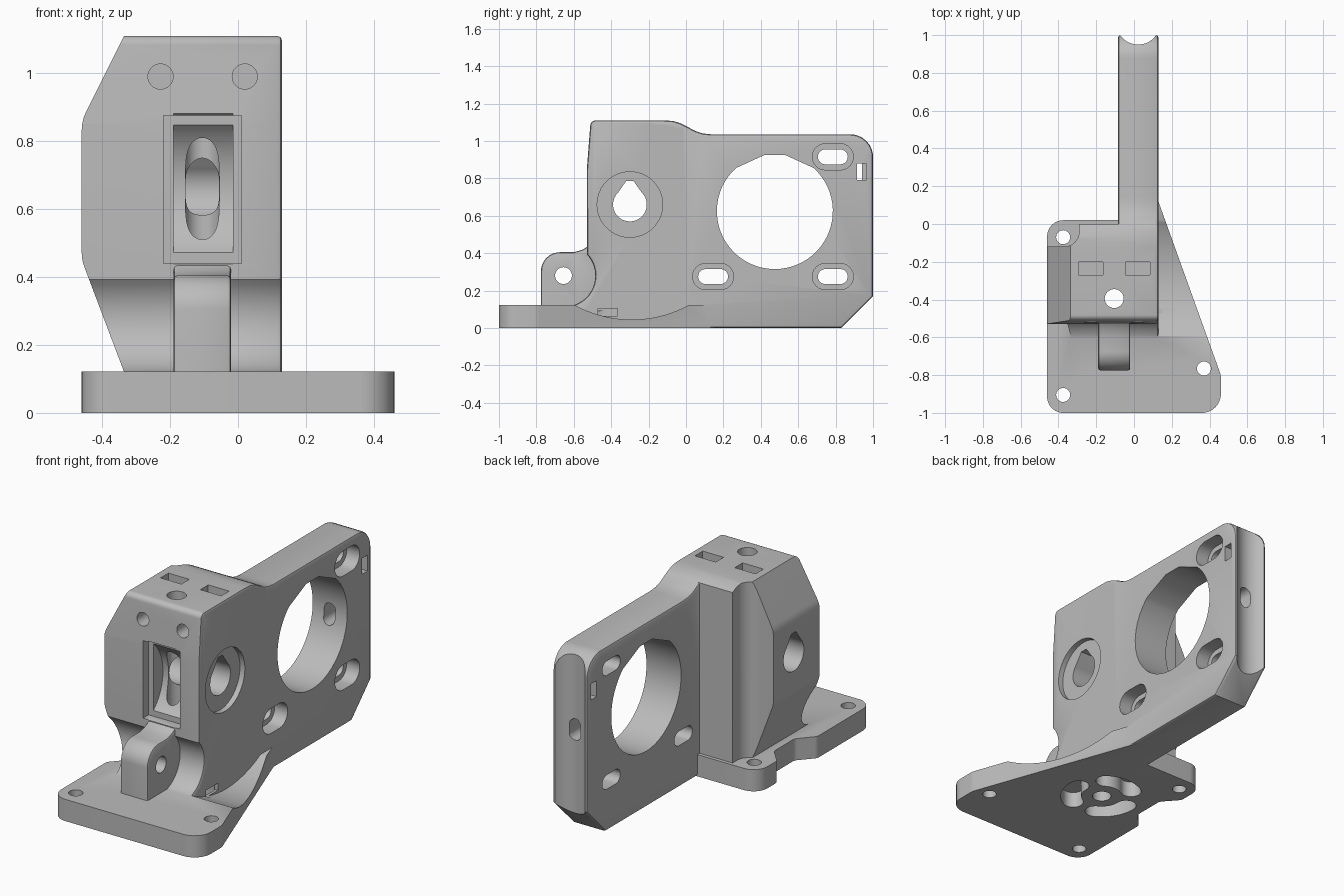
import bpy, bmesh, math
from mathutils import Vector

if "Cube" in bpy.data.objects:
    bpy.data.objects.remove(bpy.data.objects["Cube"])

def fillet(pts, n=8):
    """Polygon from (u, v) or (u, v, radius) corners, rounding where a radius is given."""
    out = []
    for i, p in enumerate(pts):
        c = Vector(p[:2])
        if len(p) == 2:
            out.append(c)
            continue
        a = (Vector(pts[i - 1][:2]) - c).normalized()
        b = (Vector(pts[(i + 1) % len(pts)][:2]) - c).normalized()
        half = a.angle(b) / 2
        mid = c + (a + b).normalized() * p[2] / math.sin(half)
        s, e = c + a * p[2] / math.tan(half) - mid, c + b * p[2] / math.tan(half) - mid
        for k in range(n + 1):
            d = s.lerp(e, k / n).normalized() if n else s
            out.append(mid + d * p[2])
    return out

def arc(u, v, r, a0, a1, n=24):
    return [(u + r * math.cos(math.radians(a0 + (a1 - a0) * k / n)),
             v + r * math.sin(math.radians(a0 + (a1 - a0) * k / n))) for k in range(n + 1)]

def circle(u, v, r, n=48):
    return arc(u, v, r, 0, 360, n)[:-1]

def slot(u, v, half, r):
    return arc(u + half, v, r, -90, 90, 12) + arc(u - half, v, r, 90, 270, 12)

def rect(u0, u1, v0, v1):
    return [(u0, v0), (u1, v0), (u1, v1), (u0, v1)]

def teardrop(u, v, r, top, flat, ang):
    return arc(u, v, r, 180 - ang, 360 + ang, 48) + [(u + flat, top), (u - flat, top)]

def prism(name, pts, axis, w0, w1, bevel=0):
    """Extrude a 2D outline along an axis, optionally rounding the two rims."""
    place = {'x': lambda u, v, w: (w, u, v), 'y': lambda u, v, w: (u, w, v),
             'z': lambda u, v, w: (u, v, w)}[axis]
    bm = bmesh.new()
    lo = [bm.verts.new(place(p[0], p[1], w0)) for p in pts]
    hi = [bm.verts.new(place(p[0], p[1], w1)) for p in pts]
    caps = [bm.faces.new(lo), bm.faces.new(hi)]
    for i in range(len(pts)):
        j = (i + 1) % len(pts)
        bm.faces.new((lo[i], lo[j], hi[j], hi[i]))
    bmesh.ops.recalc_face_normals(bm, faces=bm.faces)
    if bevel:
        rims = [e for f in caps for e in f.edges]
        bmesh.ops.bevel(bm, geom=rims, offset=bevel, offset_type='OFFSET', segments=2,
                        profile=0.5, affect='EDGES', clamp_overlap=True)
    me = bpy.data.meshes.new(name)
    bm.to_mesh(me)
    bm.free()
    ob = bpy.data.objects.new(name, me)
    bpy.context.collection.objects.link(ob)
    return ob

def combine(ob, other, op):
    m = ob.modifiers.new('bool', 'BOOLEAN')
    m.operation, m.solver, m.object = op, 'EXACT', other
    bpy.context.view_layer.update()
    dg = bpy.context.evaluated_depsgraph_get()
    me = bpy.data.meshes.new_from_object(ob.evaluated_get(dg))
    ob.modifiers.clear()
    ob.data = me
    bpy.data.objects.remove(other)

def cut(ob, pts, axis, w0, w1):
    combine(ob, prism('cutter', pts, axis, w0, w1), 'DIFFERENCE')

# Foot plate with a wavy notch on its left edge and a gear clearance on the right
foot = prism('foot', fillet([
    (-0.46, -1, .085), (0.46, -1, .1), (0.46, -0.80, .1), (0.10, 0.20), (0.0, 0.20),
    (0.0, 0.02), (-0.46, 0.02, .085), (-0.46, -0.15, .04), (-0.38, -0.24, .04),
    (-0.38, -0.42, .04), (-0.46, -0.51, .04)]), 'z', 0, 0.122)
cut(foot, circle(-0.29, 0.685, 0.64, 128), 'x', 0.10, 0.6)

# Shared top line, stepping down from the block to the motor plate
step = [(-0.12, 1.11), (-0.07, 1.107), (-0.03, 1.095), (0, 1.08)]

# Main block with slanted left side and hollow front foot
block = prism('block', fillet(
    [(0, 0.01)] + step[::-1] + [(-0.51, 1.11, .03), (-0.53, 0.85)]
    + arc(-0.65, 0.28, 0.165, 43, -76, 16) + [(-0.61, 0.01)]), 'x', -0.5, 0.13, 0.015)
combine(block, prism('outline', fillet([
    (0.3, -0.1), (0.3, 1.31), (-0.235, 1.31), (-0.46, 0.86, .12), (-0.46, 0.45, .12),
    (-0.252, -0.1)]), 'y', -0.9, 0.2), 'INTERSECT')
cut(block, fillet([(-0.6, 0.1), (-0.6, -0.12), (-0.29, -0.12, .08), (-0.29, 0.1)]),
    'z', 0.05, 1.3)

# Motor plate
plate = prism('motor_plate', fillet(
    [(-0.2, 0), (-0.2, 1.11)] + step + [(0.05, 1.053), (0.09, 1.04), (0.14, 1.035),
    (1, 1.035, .12), (1, 0.17), (0.83, 0)]), 'x', -0.085, 0.13, 0.015)

# Hinge tab
tab = prism('hinge_tab', fillet([
    (-0.775, 0.05), (-0.775, 0.405, .1), (-0.60, 0.405), (-0.55, 0.42), (-0.52, 0.44),
    (-0.45, 0.44), (-0.45, 0.05)]), 'x', -0.19, -0.02, 0.012)

body = block
body.name = 'mount_body'
for part in (plate, foot, tab):
    combine(body, part, 'UNION')

# Motor opening and counterbored screw slots
cut(body, teardrop(0.475, 0.625, 0.31, 0.925, 0.055, 48), 'x', -0.3, 0.3)
for y, z in ((0.785, 0.915), (0.785, 0.275), (0.145, 0.275)):
    cut(body, slot(y, z, 0.04, 0.04), 'x', -0.3, 0.3)
    cut(body, slot(y, z, 0.04, 0.07), 'x', 0.05, 0.3)

# Rounded groove, hole and tie slot on the rear edge
cut(body, circle(0.022, 1.065, 0.115, 64), 'z', -0.1, 1.3)
cut(body, [(x, z) for z, x in slot(0.59, 0.022, 0.025, 0.035)], 'y', 0.65, 1.1)
cut(body, rect(0.915, 0.94, 0.79, 0.88), 'x', -0.3, 0.3)
for a, b in ((-0.3, -0.05), (0.095, 0.3)):
    cut(body, rect(0.93, 0.965, 0.79, 0.88), 'x', a, b)

# Shaft bore, bearing seat and hinge pin hole
cut(body, teardrop(-0.3, 0.66, 0.09, 0.785, 0.02, 45), 'x', -0.6, 0.3)
cut(body, circle(-0.3, 0.66, 0.175, 64), 'x', 0.10, 0.3)
cut(body, circle(-0.655, 0.28, 0.045), 'x', -0.3, 0.1)

# Idler recess in the front and vertical feed channel
cut(body, circle(-0.645, 0.66, 0.25, 96), 'x', -0.19, -0.015)
cut(body, rect(-0.22, 0.01, 0.44, 0.875), 'y', -0.9, -0.48)
cut(body, circle(-0.105, -0.395, 0.05), 'z', -0.1, 1.3)

# Front bolt holes with nut pockets from the top
for x in (-0.228, 0.02):
    cut(body, circle(x, 0.99, 0.037, 32), 'y', -0.7, -0.1)
    cut(body, rect(x - 0.065, x + 0.065, -0.27, -0.2), 'z', 0.93, 1.3)

# Side nut slot, foot screw holes and kidney pockets underneath
cut(body, rect(-0.47, -0.365, 0.065, 0.105), 'x', 0.0, 0.15)
for x, y in ((-0.375, -0.07), (-0.375, -0.905), (0.37, -0.765)):
    cut(body, circle(x, y, 0.037, 32), 'z', -0.1, 0.2)
for a in (90, 210, 330):
    cx, cy = -0.105, -0.395
    ends = [(cx + 0.165 * math.cos(math.radians(a + s)),
             cy + 0.165 * math.sin(math.radians(a + s))) for s in (32, -32)]
    kidney = (arc(cx, cy, 0.22, a - 32, a + 32, 16)
              + arc(*ends[0], 0.055, a + 32, a + 212, 12)[1:]
              + arc(cx, cy, 0.11, a + 32, a - 32, 16)[1:]
              + arc(*ends[1], 0.055, a + 148, a + 328, 12)[1:-1])
    cut(body, kidney, 'z', -0.1, 0.09)

# Single grey material and smooth curved walls
grey = bpy.data.materials.new('plain_grey')
grey.diffuse_color = (0.5, 0.5, 0.5, 1)
grey.use_nodes = True
grey.node_tree.nodes["Principled BSDF"].inputs["Base Color"].default_value = grey.diffuse_color
body.data.materials.clear()
body.data.materials.append(grey)
for p in body.data.polygons:
    p.material_index = 0
for o in bpy.context.selected_objects:
    o.select_set(False)
body.select_set(True)
bpy.context.view_layer.objects.active = body
bpy.ops.object.shade_smooth_by_angle(angle=math.radians(30))
